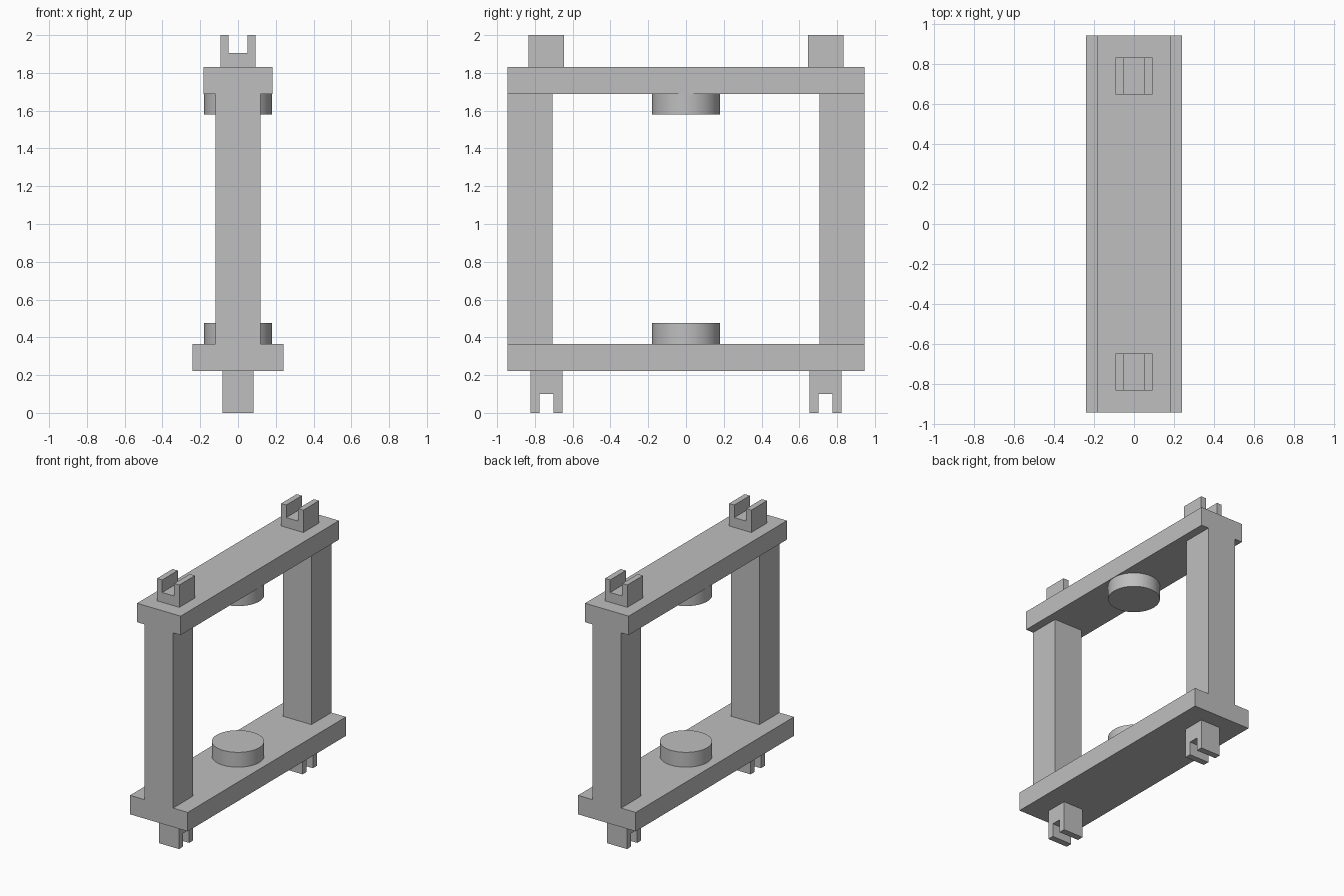
import bpy, bmesh

if "Cube" in bpy.data.objects:
    bpy.data.objects.remove(bpy.data.objects["Cube"])

grey = bpy.data.materials.new("plain_grey")
grey.diffuse_color = (0.52, 0.52, 0.52, 1)
grey.use_nodes = True
grey.node_tree.nodes["Principled BSDF"].inputs["Base Color"].default_value = grey.diffuse_color


def finish(name, bm):
    bmesh.ops.recalc_face_normals(bm, faces=bm.faces)
    me = bpy.data.meshes.new(name)
    bm.to_mesh(me)
    bm.free()
    me.materials.append(grey)
    ob = bpy.data.objects.new(name, me)
    bpy.context.collection.objects.link(ob)
    return ob


def box(name, x, y, z):
    """Box from (low, high) ranges."""
    bm = bmesh.new()
    bmesh.ops.create_cube(bm, size=1)
    for v in bm.verts:
        v.co = [r[0] if c < 0 else r[1] for c, r in zip(v.co, (x, y, z))]
    return finish(name, bm)


def fork(name, cy, half, depth, slot, z_base, z_slot, z_tip, slot_along_y):
    """U-shaped profile extruded through the direction of its slot."""
    profile = [(-half, z_base), (half, z_base), (half, z_tip), (slot, z_tip),
               (slot, z_slot), (-slot, z_slot), (-slot, z_tip), (-half, z_tip)]
    bm = bmesh.new()

    def place(u, d, z):
        return (u, cy + d, z) if slot_along_y else (d, cy + u, z)
    face = bm.faces.new([bm.verts.new(place(u, -depth, z)) for u, z in profile])
    ext = bmesh.ops.extrude_face_region(bm, geom=[face])
    move = (0, 2 * depth, 0) if slot_along_y else (2 * depth, 0, 0)
    verts = [g for g in ext["geom"] if isinstance(g, bmesh.types.BMVert)]
    bmesh.ops.translate(bm, verts=verts, vec=move)
    return finish(name, bm)


def pad(name, z0, z1):
    """Round pad at the middle of a rail."""
    bm = bmesh.new()
    bmesh.ops.create_cone(bm, cap_ends=True, segments=64, radius1=0.179,
                          radius2=0.179, depth=z1 - z0)
    bmesh.ops.translate(bm, verts=bm.verts, vec=(0, 0, (z0 + z1) / 2))
    ob = finish(name, bm)
    bpy.ops.object.select_all(action='DESELECT')
    ob.select_set(True)
    bpy.context.view_layer.objects.active = ob
    bpy.ops.object.shade_smooth_by_angle()


# Rails
box("bottom_rail", (-0.241, 0.241), (-0.944, 0.944), (0.222, 0.365))
box("top_rail", (-0.182, 0.182), (-0.944, 0.944), (1.688, 1.831))

# Round pads facing each other
pad("bottom_pad", 0.365, 0.477)
pad("top_pad", 1.581, 1.688)

# Posts and slotted forks at both ends
for side, s in (("front", -1), ("back", 1)):
    box(side + "_post", (-0.119, 0.119), sorted((s * 0.706, s * 0.944)), (0.365, 1.688))
    fork(side + "_top_fork", s * 0.74, 0.093, 0.093, 0.05, 1.831, 1.905, 2.0, True)
    fork(side + "_bottom_fork", s * 0.738, 0.085, 0.083, 0.037, 0.222, 0.1, 0.0, False)
